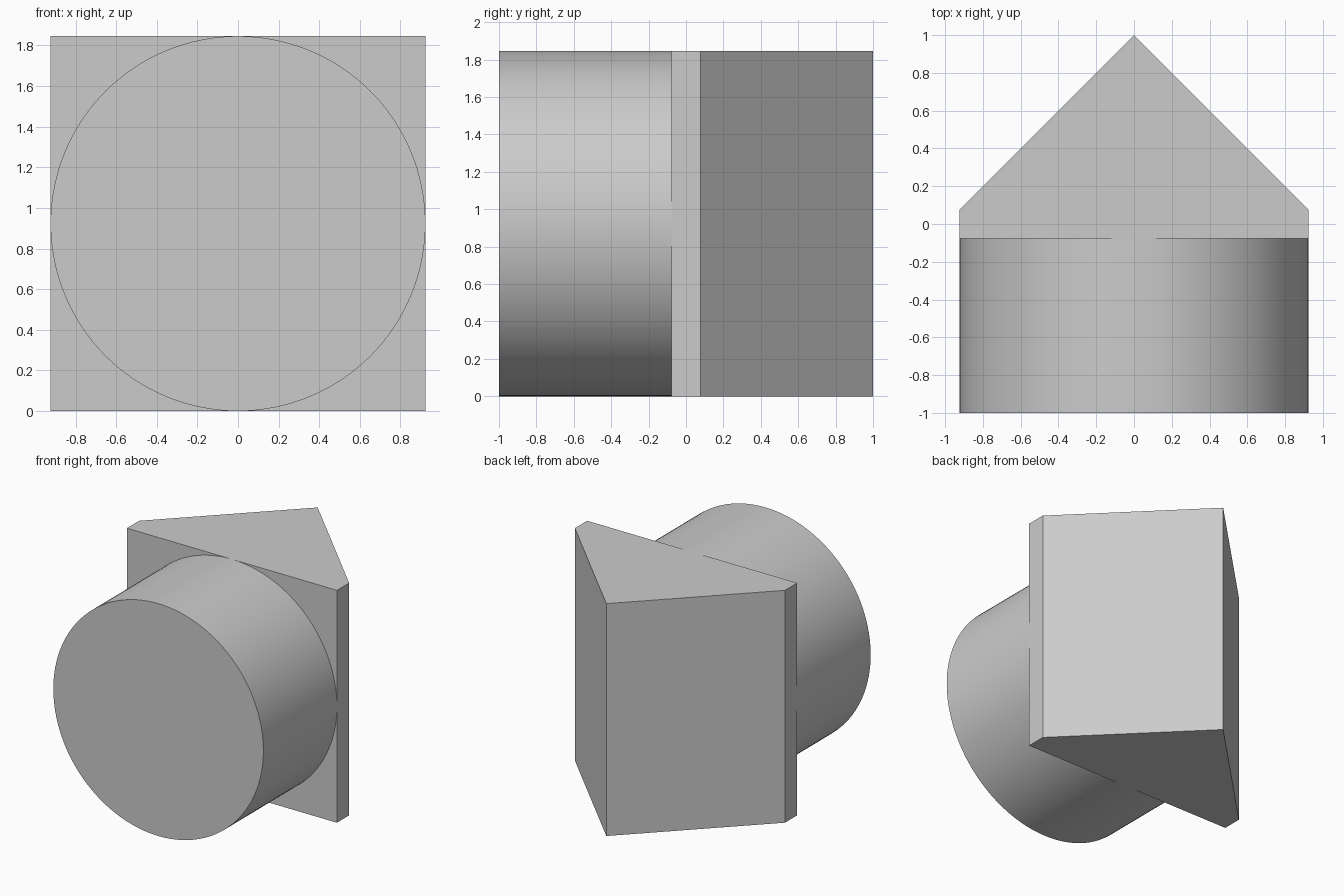
import bpy
import bmesh
from math import radians
from mathutils import Matrix, Vector

cube = bpy.data.objects.get("Cube")
if cube:
    bpy.data.objects.remove(cube, do_unlink=True)

UNIT = 1 / 13
R = 12 * UNIT          # cylinder radius and half the block width
T = UNIT               # half thickness of the block's straight edge

grey = bpy.data.materials.new("light_grey")
grey.use_nodes = True
colour = (0.6, 0.6, 0.6, 1)
grey.diffuse_color = colour
grey.node_tree.nodes["Principled BSDF"].inputs["Base Color"].default_value = colour


def add_object(name, bm):
    bmesh.ops.recalc_face_normals(bm, faces=bm.faces[:])
    mesh = bpy.data.meshes.new(name)
    bm.to_mesh(mesh)
    bm.free()
    mesh.materials.append(grey)
    obj = bpy.data.objects.new(name, mesh)
    bpy.context.collection.objects.link(obj)
    return obj


# Wedge block: five-sided plan extruded upward
bm = bmesh.new()
plan = [(-R, -T), (R, -T), (R, T), (0, 1), (-R, T)]
base = bm.faces.new([bm.verts.new((x, y, 0)) for x, y in plan])
top = bmesh.ops.extrude_face_region(bm, geom=[base])["geom"]
bmesh.ops.translate(bm, vec=Vector((0, 0, 2 * R)),
                    verts=[v for v in top if isinstance(v, bmesh.types.BMVert)])
add_object("wedge_block", bm)

# Round barrel reaching forward from the block
bm = bmesh.new()
place = Matrix.Translation((0, -(1 + T) / 2, R)) @ Matrix.Rotation(radians(90), 4, "X")
bmesh.ops.create_cone(bm, cap_ends=True, segments=128, radius1=R, radius2=R,
                      depth=1 - T, matrix=place)
barrel = add_object("round_barrel", bm)
bpy.ops.object.select_all(action="DESELECT")
barrel.select_set(True)
bpy.context.view_layer.objects.active = barrel
bpy.ops.object.shade_smooth_by_angle(angle=radians(30))
